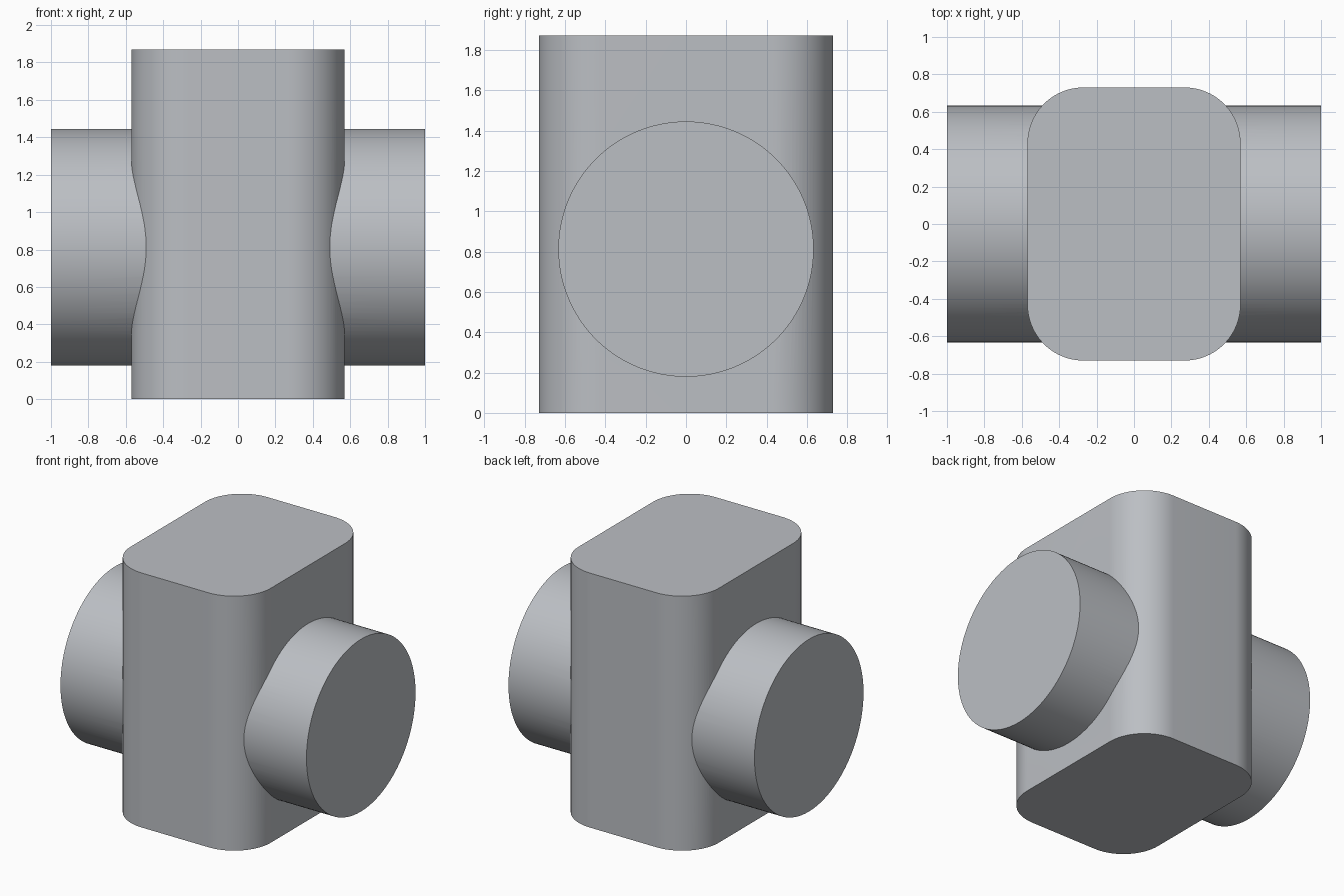
import bpy, bmesh, math
from mathutils import Matrix

if "Cube" in bpy.data.objects:
    bpy.data.objects.remove(bpy.data.objects["Cube"])

grey = bpy.data.materials.new("light_grey")
grey.diffuse_color = (0.50, 0.52, 0.55, 1)
grey.use_nodes = True
grey.node_tree.nodes["Principled BSDF"].inputs["Base Color"].default_value = grey.diffuse_color


def make_object(name, bm):
    bmesh.ops.recalc_face_normals(bm, faces=bm.faces)
    mesh = bpy.data.meshes.new(name)
    bm.to_mesh(mesh)
    bm.free()
    mesh.materials.append(grey)
    obj = bpy.data.objects.new(name, mesh)
    bpy.context.collection.objects.link(obj)
    return obj


# Upright block: rounded rectangle extruded upwards
HX, HY, R, H, SEG = 0.57, 0.73, 0.30, 1.87, 24
bm = bmesh.new()
ring = []
for i, (sx, sy) in enumerate([(1, 1), (-1, 1), (-1, -1), (1, -1)]):
    for k in range(SEG + 1):
        a = math.pi / 2 * (i + k / SEG)
        ring.append(bm.verts.new((sx * (HX - R) + R * math.cos(a),
                                  sy * (HY - R) + R * math.sin(a), 0)))
base = bm.faces.new(ring)
ext = bmesh.ops.extrude_face_region(bm, geom=[base], use_keep_orig=True)
top = [g for g in ext["geom"] if isinstance(g, bmesh.types.BMVert)]
bmesh.ops.translate(bm, verts=top, vec=(0, 0, H))
body = make_object("rounded_block", bm)

# Horizontal round bar through the block
bm = bmesh.new()
bmesh.ops.create_cone(bm, cap_ends=True, segments=128, radius1=0.633, radius2=0.633, depth=2,
                      matrix=Matrix.Translation((0, 0, 0.812)) @ Matrix.Rotation(math.pi / 2, 4, 'Y'))
bar = make_object("cross_bar", bm)

# Fuse both into one solid
mod = body.modifiers.new("union", 'BOOLEAN')
mod.operation = 'UNION'
mod.solver = 'EXACT'
mod.object = bar
bpy.context.view_layer.objects.active = body
body.select_set(True)
bpy.ops.object.modifier_apply(modifier=mod.name)
bpy.data.objects.remove(bar)
body.name = "block_with_cross_bar"
bpy.ops.object.shade_smooth_by_angle(angle=math.radians(30))
